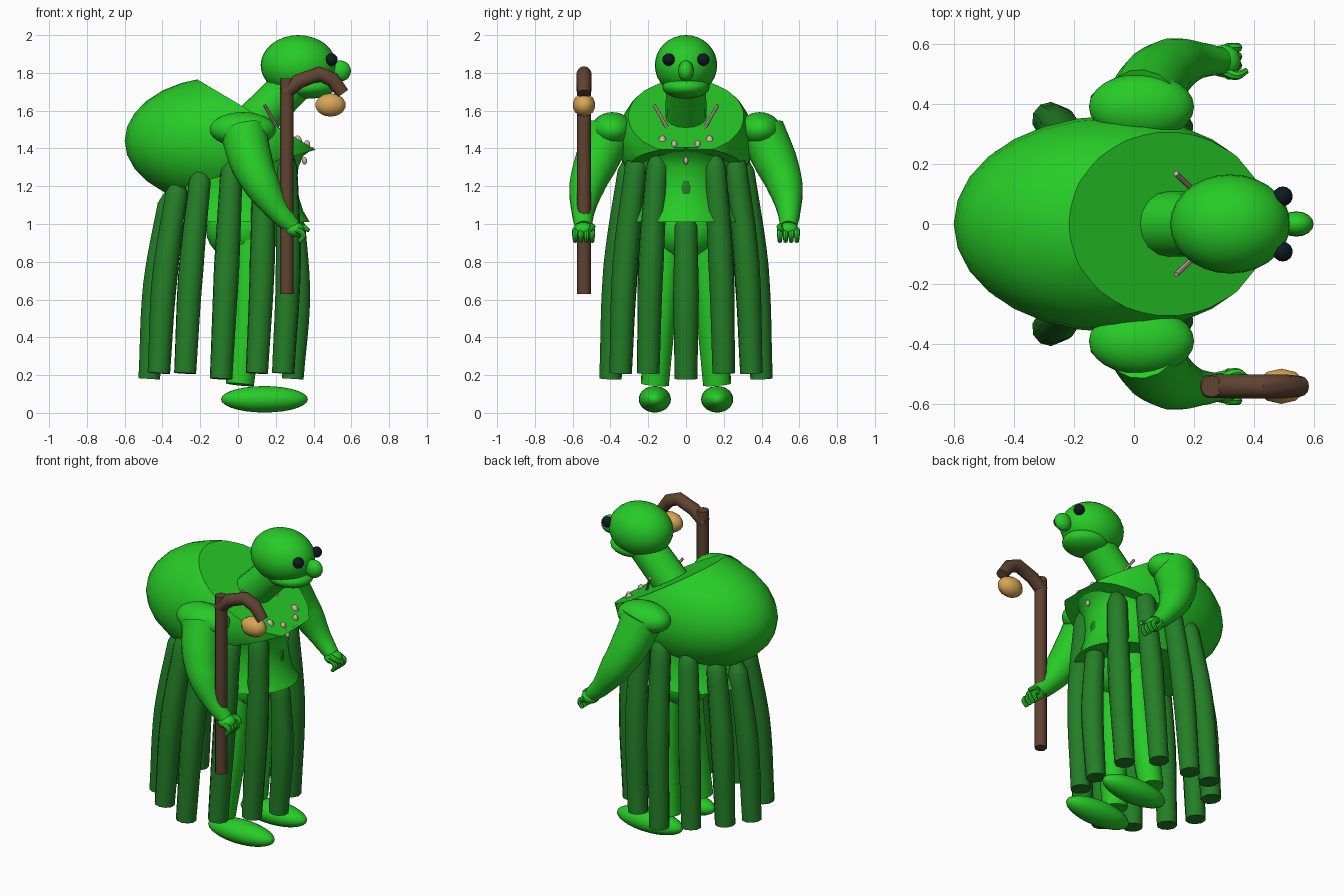
import bpy, bmesh
from math import sin, cos, pi, radians
from mathutils import Vector

if "Cube" in bpy.data.objects:
    bpy.data.objects.remove(bpy.data.objects["Cube"], do_unlink=True)


def material(name, rgb):
    m = bpy.data.materials.new(name)
    m.use_nodes = True
    m.diffuse_color = (*rgb, 1)
    bsdf = next(n for n in m.node_tree.nodes if n.type == 'BSDF_PRINCIPLED')
    bsdf.inputs["Base Color"].default_value = (*rgb, 1)
    return m


SKIN = material("bright green", (0.02, 0.6, 0.02))
CLOTH = material("dark green", (0.017, 0.21, 0.02))
WOOD = material("brown wood", (0.115, 0.056, 0.03))
AMBER = material("amber", (0.68, 0.38, 0.09))
BONE = material("bone", (0.62, 0.46, 0.36))
BLACK = material("blue black", (0.004, 0.01, 0.016))


def smooth(ob, angle=40):
    bpy.ops.object.select_all(action='DESELECT')
    ob.select_set(True)
    bpy.context.view_layer.objects.active = ob
    bpy.ops.object.shade_smooth_by_angle(angle=radians(angle))


def from_bmesh(name, bm, mat):
    bmesh.ops.recalc_face_normals(bm, faces=bm.faces)
    me = bpy.data.meshes.new(name)
    bm.to_mesh(me)
    bm.free()
    me.materials.append(mat)
    ob = bpy.data.objects.new(name, me)
    bpy.context.collection.objects.link(ob)
    return ob


def ball(name, center, radii, mat, segments=24, rings=14, cuts=()):
    """Ellipsoid, optionally sliced by planes (point, normal)."""
    bm = bmesh.new()
    bmesh.ops.create_uvsphere(bm, u_segments=segments, v_segments=rings, radius=1)
    bmesh.ops.scale(bm, vec=radii, verts=bm.verts)
    bmesh.ops.translate(bm, vec=center, verts=bm.verts)
    for point, normal in cuts:
        res = bmesh.ops.bisect_plane(bm, geom=bm.verts[:] + bm.edges[:] + bm.faces[:],
                                     plane_co=point, plane_no=normal, clear_outer=True)
        edges = [e for e in res['geom_cut'] if isinstance(e, bmesh.types.BMEdge)]
        bmesh.ops.contextual_create(bm, geom=edges)
    ob = from_bmesh(name, bm, mat)
    smooth(ob)
    return ob


def tube(name, points, mat, kind='BEZIER', sides=4):
    """Capped tube through (x, y, z, radius) points."""
    cu = bpy.data.curves.new(name, 'CURVE')
    cu.dimensions = '3D'
    cu.bevel_depth = 1
    cu.bevel_resolution = sides
    cu.resolution_u = 6
    cu.use_fill_caps = True
    sp = cu.splines.new(kind)
    pts = sp.bezier_points if kind == 'BEZIER' else sp.points
    pts.add(len(points) - 1)
    for p, (x, y, z, r) in zip(pts, points):
        p.co = (x, y, z) if kind == 'BEZIER' else (x, y, z, 1)
        p.radius = r
        if kind == 'BEZIER':
            p.handle_left_type = p.handle_right_type = 'AUTO'
    cu.materials.append(mat)
    ob = bpy.data.objects.new(name, cu)
    bpy.context.collection.objects.link(ob)
    bpy.ops.object.select_all(action='DESELECT')
    ob.select_set(True)
    bpy.context.view_layer.objects.active = ob
    bpy.ops.object.convert(target='MESH')
    ob = bpy.context.view_layer.objects.active
    smooth(ob)
    return ob


def lathe(name, profile, y_ratio, mat, n=32):
    """Elliptical lathe around z from (radius, z) points, closed at both ends."""
    bm = bmesh.new()
    rings = [[bm.verts.new((r * cos(2 * pi * i / n), r * y_ratio * sin(2 * pi * i / n), z))
              for i in range(n)] for r, z in profile]
    for a, b in zip(rings, rings[1:]):
        for i in range(n):
            j = (i + 1) % n
            bm.faces.new((a[i], a[j], b[j], b[i]))
    bm.faces.new(rings[0])
    bm.faces.new(rings[-1])
    ob = from_bmesh(name, bm, mat)
    smooth(ob)
    return ob


# Hunched back: ellipsoid with sloped neckline and sloped underside
ball("hunched_back", (-0.07, 0, 1.44), (0.53, 0.36, 0.34), SKIN, 28, 14, cuts=(
    ((-0.19, 0, 1.75), Vector((0.35, 0, 0.59)).normalized()),
    ((-0.38, 0, 1.17), Vector((0.22, 0, -0.78)).normalized())))

# Flared torso and hips
lathe("torso", [(0.38, 1.01), (0.345, 1.07), (0.32, 1.15), (0.312, 1.22),
                (0.32, 1.3), (0.345, 1.36), (0.405, 1.405)], 0.8, SKIN)
ball("pelvis", (0.03, 0, 0.97), (0.2, 0.2, 0.17), SKIN)
ball("navel", (0.312, 0, 1.18), (0.008, 0.026, 0.05), CLOTH, 8, 6)

# Head and neck
tube("neck", [(0.07, 0, 1.52, 0.11), (0.31, 0, 1.76, 0.105)], SKIN, 'POLY', 6)
ball("head", (0.32, 0, 1.84), (0.2, 0.165, 0.16), SKIN, 28, 16)
ball("jaw", (0.37, 0, 1.725), (0.145, 0.125, 0.062), SKIN)
ball("nose", (0.54, 0, 1.81), (0.058, 0.042, 0.056), SKIN, 16, 10)

# Hanging robe strips in a ring
for k in range(12):
    a = k * pi / 6
    c, s = cos(a), sin(a)
    low = Vector((-0.09 + 0.38 * c, 0.4 * s, 0.18 if k % 3 == 0 else 0.21))
    high = Vector((-0.03 + 0.325 * c, 0.29 * s, 1.27 + 0.09 * c + 0.1 * abs(s)))
    if k == 0:
        high.z = 1.06
    path = []
    for t, r, bulge in ((0, 0.06, 0), (0.5, 0.068, 0.025), (0.92, 0.06, 0.005), (1, 0.025, 0)):
        p = low.lerp(high, t) + Vector((c, s, 0)) * bulge
        path.append((*p, r))
    tube(f"robe_strip_{k + 1}", path, CLOTH, sides=3)

# Paired parts
for side, tag in ((-1, "near"), (1, "far")):
    ball(f"{tag}_eye", (0.495, side * 0.092, 1.87), (0.033, 0.033, 0.033), BLACK, 14, 10)
    tube(f"{tag}_leg", [(0.06, side * 0.09, 1.0, 0.09), (0.055, side * 0.13, 0.6, 0.085),
                        (0.01, side * 0.165, 0.15, 0.075)], SKIN)
    ball(f"{tag}_foot", (0.14, side * 0.165, 0.072), (0.23, 0.085, 0.07), SKIN)
    ball(f"{tag}_shoulder", (0.025, side * 0.39, 1.5), (0.175, 0.112, 0.092), SKIN)
    tube(f"{tag}_arm", [(0.03, side * 0.4, 1.49, 0.125), (0.07, side * 0.475, 1.33, 0.115),
                        (0.13, side * 0.525, 1.2, 0.095), (0.22, side * 0.545, 1.06, 0.06),
                        (0.29, side * 0.542, 0.985, 0.045)], SKIN, sides=6)
    # Hand with curled fingers and thumb
    ball(f"{tag}_palm", (0.3, side * 0.542, 0.97), (0.055, 0.055, 0.04), SKIN, 14, 8)
    for f in range(4):
        y = side * (0.497 + 0.03 * f)
        tube(f"{tag}_finger_{f + 1}", [(0.31, y, 0.97, 0.016), (0.345, y, 0.945, 0.016),
                                       (0.325, y, 0.905, 0.011)], SKIN, sides=2)
    tube(f"{tag}_thumb", [(0.3, side * 0.51, 0.985, 0.018), (0.34, side * 0.495, 0.985, 0.016),
                          (0.375, side * 0.51, 0.965, 0.01)], SKIN, sides=2)
    # Bone necklace: cords and teeth
    tube(f"{tag}_necklace_pin", [(0.14, side * 0.168, 1.63, 0.009),
                                 (0.215, side * 0.095, 1.5, 0.009)], BONE, 'POLY', 2)
    ball(f"{tag}_large_tooth", (0.315, side * 0.125, 1.435), (0.025, 0.022, 0.034), BONE, 10, 8)
    ball(f"{tag}_small_tooth", (0.365, side * 0.062, 1.42), (0.018, 0.016, 0.024), BONE, 10, 8)
ball("center_tooth", (0.352, 0, 1.335), (0.014, 0.012, 0.02), BONE, 10, 8)

# Crooked staff with hanging orb
Y = -0.54
tube("staff_shaft", [(0.258, Y, 0.63, 0.036), (0.258, Y, 1.77, 0.036)], WOOD, 'POLY')
tube("staff_crook", [(0.245, Y, 1.69, 0.038), (0.32, Y, 1.755, 0.04), (0.43, Y, 1.795, 0.04),
                     (0.5, Y, 1.765, 0.04), (0.555, Y, 1.69, 0.034)], WOOD, 'POLY')
ball("staff_orb", (0.49, Y, 1.63), (0.085, 0.06, 0.062), AMBER, 10, 7)
